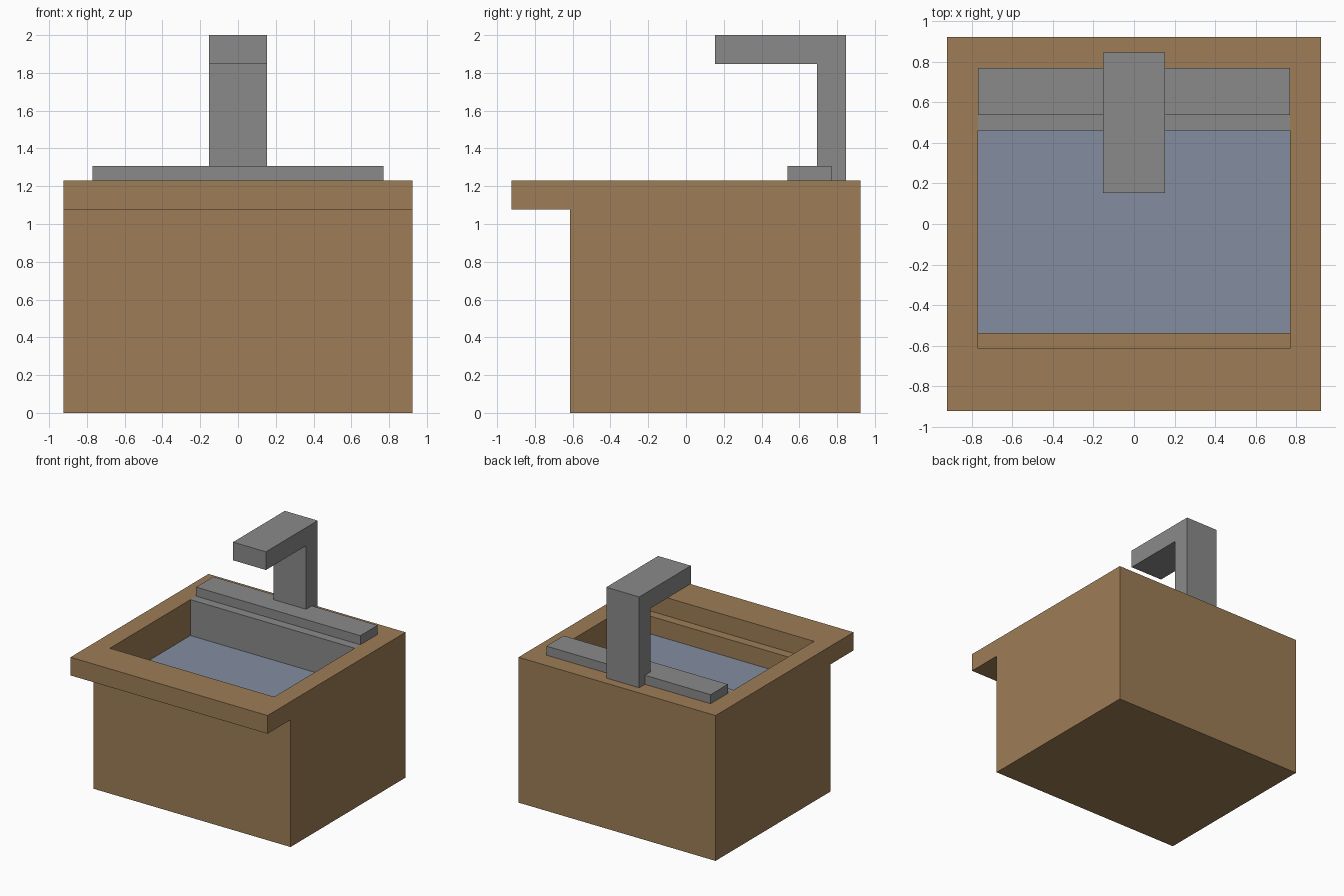
import bpy, bmesh

if "Cube" in bpy.data.objects:
    bpy.data.objects.remove(bpy.data.objects["Cube"])

U = 1 / 13  # the model sits on a grid of 26 units per 2 m


def material(name, r, g, b):
    m = bpy.data.materials.new(name)
    m.diffuse_color = (r, g, b, 1)
    m.use_nodes = True
    m.node_tree.nodes["Principled BSDF"].inputs["Base Color"].default_value = m.diffuse_color
    return m


wood = material("brown wood", 0.337, 0.205, 0.093)
metal = material("grey metal", 0.254, 0.254, 0.254)
blue = material("blue water", 0.227, 0.266, 0.352)


def extrude_profile(name, profile, half_width, mat):
    """Side profile of (y, z) grid points, extruded across x."""
    bm = bmesh.new()
    face = bm.faces.new([bm.verts.new((-half_width * U, y * U, z * U)) for y, z in profile])
    new = bmesh.ops.extrude_face_region(bm, geom=[face])["geom"]
    verts = [v for v in new if isinstance(v, bmesh.types.BMVert)]
    bmesh.ops.translate(bm, verts=verts, vec=(2 * half_width * U, 0, 0))
    bmesh.ops.recalc_face_normals(bm, faces=bm.faces)
    mesh = bpy.data.meshes.new(name)
    bm.to_mesh(mesh)
    bm.free()
    mesh.materials.append(mat)
    obj = bpy.data.objects.new(name, mesh)
    bpy.context.collection.objects.link(obj)
    return obj


# Cabinet with overhanging counter top
cabinet = extrude_profile("cabinet", [(-8, 0), (12, 0), (12, 16), (-12, 16), (-12, 14), (-8, 14)], 12, wood)

# Basin recess, with a step at the front
cutter = extrude_profile("basin_cutter", [(-8, 18), (-8, 14), (-7, 14), (-7, 12), (8, 12), (8, 18)], 10, wood)
cutter.hide_render = True
cut = cabinet.modifiers.new("basin", 'BOOLEAN')
cut.operation = 'DIFFERENCE'
cut.solver = 'EXACT'
cut.object = cutter
bpy.context.view_layer.objects.active = cabinet
bpy.ops.object.modifier_apply(modifier=cut.name)
bpy.data.objects.remove(cutter)

# Grey back wall of the basin with the raised bar on top
extrude_profile("basin_back", [(6, 12), (6, 16), (7, 16), (7, 17), (10, 17), (10, 16), (8, 16), (8, 12)], 10, metal)

# Water plate on the basin floor
extrude_profile("water", [(-7, 12), (6, 12), (6, 12.05), (-7, 12.05)], 10, blue)

# Tap: column and spout
extrude_profile("tap", [(9, 16), (11, 16), (11, 26), (2, 26), (2, 24), (9, 24)], 2, metal)
